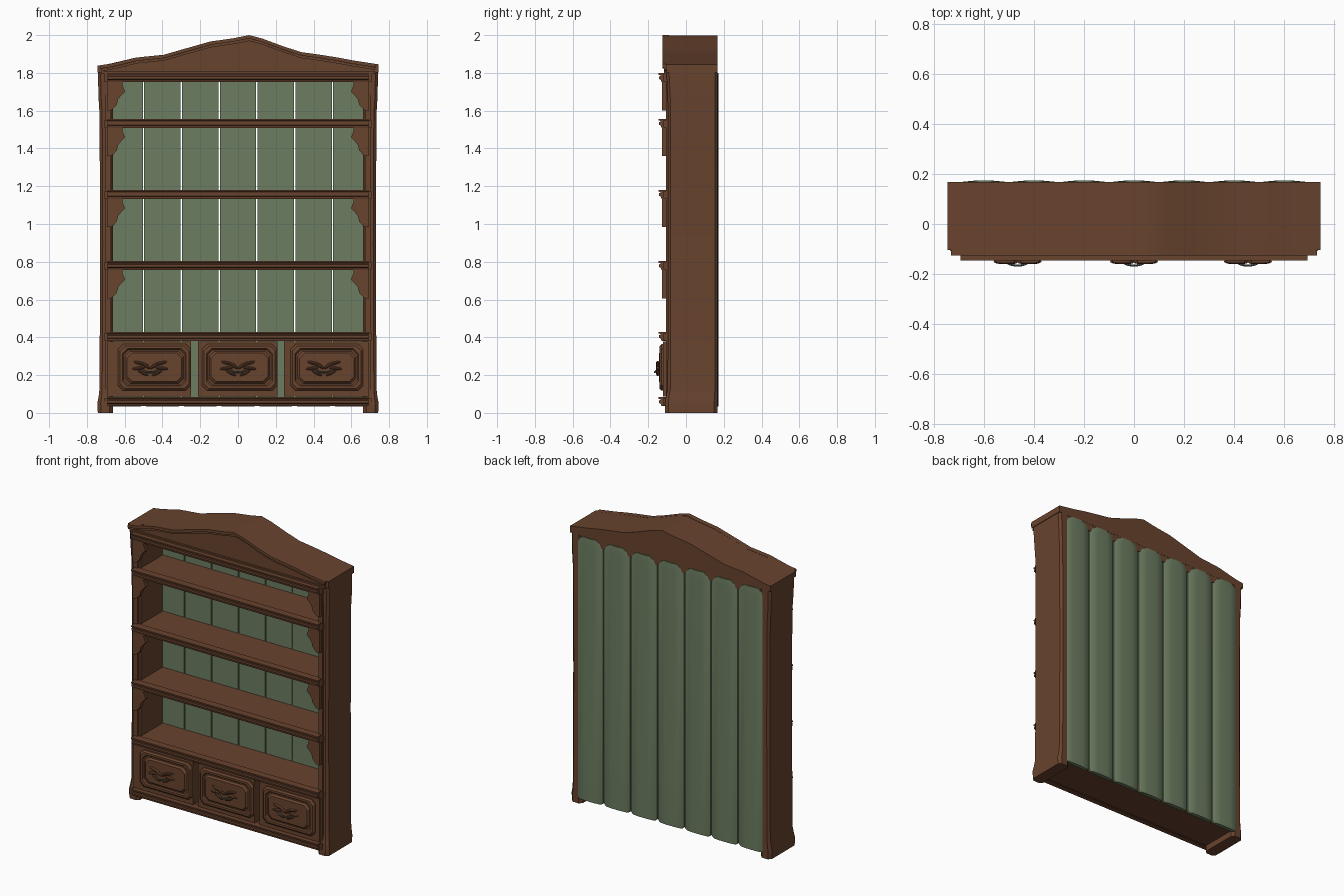
import bpy, bmesh, math
from mathutils import Matrix, Vector

if "Cube" in bpy.data.objects:
    bpy.data.objects.remove(bpy.data.objects["Cube"])


def material(name, rgb):
    m = bpy.data.materials.new(name)
    m.diffuse_color = (*rgb, 1)
    m.use_nodes = True
    m.node_tree.nodes["Principled BSDF"].inputs["Base Color"].default_value = m.diffuse_color
    return m


WOOD = material("brown wood", (0.138, 0.056, 0.027))
GREEN = material("sage green paint", (0.150, 0.205, 0.120))
METAL = material("grey green metal", (0.085, 0.115, 0.095))


def finish(name, bm, mat):
    bmesh.ops.recalc_face_normals(bm, faces=bm.faces)
    me = bpy.data.meshes.new(name)
    bm.to_mesh(me)
    bm.free()
    me.materials.append(mat)
    ob = bpy.data.objects.new(name, me)
    bpy.context.collection.objects.link(ob)
    return ob


def loft(name, rings, mat):
    """Skin a list of equal-length point rings and cap both ends."""
    bm = bmesh.new()
    vs = [[bm.verts.new(p) for p in r] for r in rings]
    n = len(vs[0])
    for a, b in zip(vs, vs[1:]):
        for i in range(n):
            j = (i + 1) % n
            bm.faces.new((a[i], a[j], b[j], b[i]))
    bm.faces.new(vs[0])
    bm.faces.new(vs[-1])
    return finish(name, bm, mat)


def prism_y(name, prof, y0, y1, mat):
    return loft(name, [[(x, y, z) for x, z in prof] for y in (y0, y1)], mat)


def prism_x(name, prof, x0, x1, mat):
    return loft(name, [[(x, y, z) for y, z in prof] for x in (x0, x1)], mat)


def box(name, x0, x1, y0, y1, z0, z1, mat):
    return prism_y(name, [(x0, z0), (x1, z0), (x1, z1), (x0, z1)], y0, y1, mat)


def octagon(a0, a1, b0, b1, c):
    return [(a0 + c, b0), (a1 - c, b0), (a1, b0 + c), (a1, b1 - c),
            (a1 - c, b1), (a0 + c, b1), (a0, b1 - c), (a0, b0 + c)]


# Side posts: slightly flared at the foot and at the top
# each row: z, outer x, front y, chamfer
POST = [(0, .742, -.110, .018), (.05, .745, -.112, .018), (.085, .738, -.106, .016),
        (.13, .733, -.097, .014), (.9, .730, -.095, .014), (1.58, .733, -.095, .014),
        (1.66, .738, -.097, .014), (1.77, .741, -.102, .014), (1.81, .741, -.104, .014)]
for s, side in ((-1, "left"), (1, "right")):
    rings = []
    for z, xo, yf, c in POST:
        rings.append([(s * x, y, z) for x, y in octagon(.662, xo, yf, .167, c)])
    loft(side + "_side_post", rings, WOOD)
    # slim raised strip on the front of the post
    x0, x1 = sorted((s * .672, s * .702))
    box(side + "_front_strip", x0, x1, -.106, -.09, .06, 1.78, WOOD)

# Back planks with rounded backs and clipped tops
for i in range(7):
    xc = -.6 + .2 * i
    h = .0965
    rings = []
    for z, k in ((.035, .9), (.05, 1), (1.755, 1), (1.785, .84), (1.80, .55)):
        w = h * k
        rings.append([(xc - w, .147, z), (xc + w, .147, z), (xc + w, .161, z),
                      (xc + w * .85, .169, z), (xc + w * .4, .173, z),
                      (xc - w * .4, .173, z), (xc - w * .85, .169, z), (xc - w, .161, z)])
    loft("back_plank_%d" % (i + 1), rings, GREEN)

# Shelves with stepped front mouldings
SHELVES = [("base", .06), ("drawer_top", .405), ("lower", .78),
           ("middle", 1.157), ("upper", 1.533), ("top", 1.775)]
for name, z in SHELVES:
    box(name + "_shelf", -.67, .67, -.10, .150, z - .02, z + .02, WOOD)
    prof = [(-.095, -.024), (-.130, -.024), (-.133, -.012), (-.143, -.008), (-.143, .006),
            (-.136, .008), (-.136, .013), (-.145, .015), (-.145, .024), (-.095, .024)]
    prism_x(name + "_moulding", [(y, z + dz) for y, dz in prof], -.692, .692, WOOD)
    box(name + "_moulding_ends", -.706, .706, -.118, -.09, z - .022, z + .018, WOOD)

# Carved corner brackets under each shelf
BRACKET = [(.694, 0), (.612, 0), (.612, -.018), (.598, -.052), (.618, -.072),
           (.634, -.092), (.642, -.122), (.660, -.142), (.675, -.152), (.694, -.152)]
for name, z in SHELVES[2:]:
    for s, side in ((-1, "left"), (1, "right")):
        prism_y("%s_%s_bracket" % (name, side),
                [(s * x, z - .022 + dz) for x, dz in BRACKET], -.126, -.098, WOOD)

# Crown: solid arched block, slightly lopsided peak
ARCH = [(-.745, 1.838), (-.69, 1.846), (-.62, 1.862), (-.55, 1.879), (-.40, 1.894),
        (-.29, 1.925), (-.15, 1.964), (-.02, 1.982), (.06, 1.998), (.13, 1.980),
        (.24, 1.940), (.34, 1.908), (.45, 1.893), (.54, 1.879), (.62, 1.864), (.745, 1.845)]
prism_y("crown_block", [(.745, 1.802), (-.745, 1.802)] + ARCH, -.104, .167, WOOD)
box("crown_back_rail", -.67, .67, -.10, .166, 1.755, 1.81, WOOD)


# Crown mouldings that follow the arch
def arch_band(name, top, low, y, k):
    up = [(x * k, z - top) for x, z in ARCH]
    dn = [(x * k, z - low) for x, z in reversed(ARCH)]
    prism_y(name, up + dn, y, -.09, WOOD)


arch_band("crown_outer_moulding", -.002, .016, -.125, .982)
arch_band("crown_inner_moulding", .016, .029, -.116, .975)
box("crown_lower_moulding", -.725, .725, -.116, -.09, 1.795, 1.809, WOOD)


# Drawer fronts with raised, chamfered panels
def drawer(n, x0, x1, p0, p1):
    box("drawer_front_%d" % n, x0, x1, -.121, -.06, .088, .378, WOOD)
    rings = []
    for inset, y in ((0, -.115), (0, -.130), (.010, -.140), (.024, -.140), (.030, -.132),
                     (.038, -.132), (.048, -.144)):
        rings.append([(x, y, z) for x, z in
                      octagon(p0 + inset, p1 - inset, .118 + inset, .364 - inset, .026)])
    loft("drawer_panel_%d" % n, rings, WOOD)


# Handle: a spray of leaves with a small metal bail
LEAVES = [(.050, .262, -14, .040), (.062, .236, 6, .034), (.038, .212, -28, .032),
          (.022, .250, -35, .030)]


def handle(n, xc):
    bm = bmesh.new()
    for s in (-1, 1):
        for dx, z, ang, ln in LEAVES:
            m = (Matrix.Translation((xc + s * dx, -.149, z))
                 @ Matrix.Rotation(math.radians(s * ang), 4, 'Y')
                 @ Matrix.Diagonal((ln, .011, .009, 1)))
            bmesh.ops.create_uvsphere(bm, u_segments=10, v_segments=8, radius=1,
                                      matrix=m @ Matrix.Rotation(math.pi / 2, 4, 'Y'))
    finish("handle_leaves_%d" % n, bm, WOOD)
    rings = []
    for i in range(13):
        t = math.pi * i / 12
        c = Vector((xc - .045 * math.cos(t), -.146 - .020 * math.sin(t),
                    .236 - .022 * math.sin(t)))
        d = Vector((.045 * math.sin(t), -.020 * math.cos(t), -.022 * math.cos(t))).normalized()
        u = d.cross(Vector((0, .74, -.67))).normalized()
        v = d.cross(u)
        if abs(d.x) < .05:
            u, v = Vector((1, 0, 0)), d.cross(Vector((1, 0, 0)))
            if d.y > 0:
                u, v = Vector((1, 0, 0)), d.cross(Vector((1, 0, 0)))
        # keep all rings turned the same way around the path
        u = (Vector((0, .74, -.67)) - d * d.dot(Vector((0, .74, -.67)))).normalized() \
            if abs(d.x) > .05 else Vector((-d.y, 0, 0)).normalized()
        v = d.cross(u)
        rings.append([c + .0045 * (math.cos(a) * u + math.sin(a) * v)
                      for a in (k * math.pi / 3 for k in range(6))])
    loft("handle_bail_%d" % n, rings, METAL)


for n, d in enumerate([(-.690, -.248, -.635, -.250), (-.212, .208, -.190, .206),
                       (.244, .690, .278, .662)], 1):
    drawer(n, *d)
for n, xc in enumerate((-.465, .0, .455), 1):
    handle(n, xc)

# Smooth the soft parts while keeping hard edges
bpy.ops.object.select_all(action='SELECT')
bpy.context.view_layer.objects.active = bpy.context.scene.objects[0]
bpy.ops.object.shade_smooth_by_angle(angle=math.radians(28))
